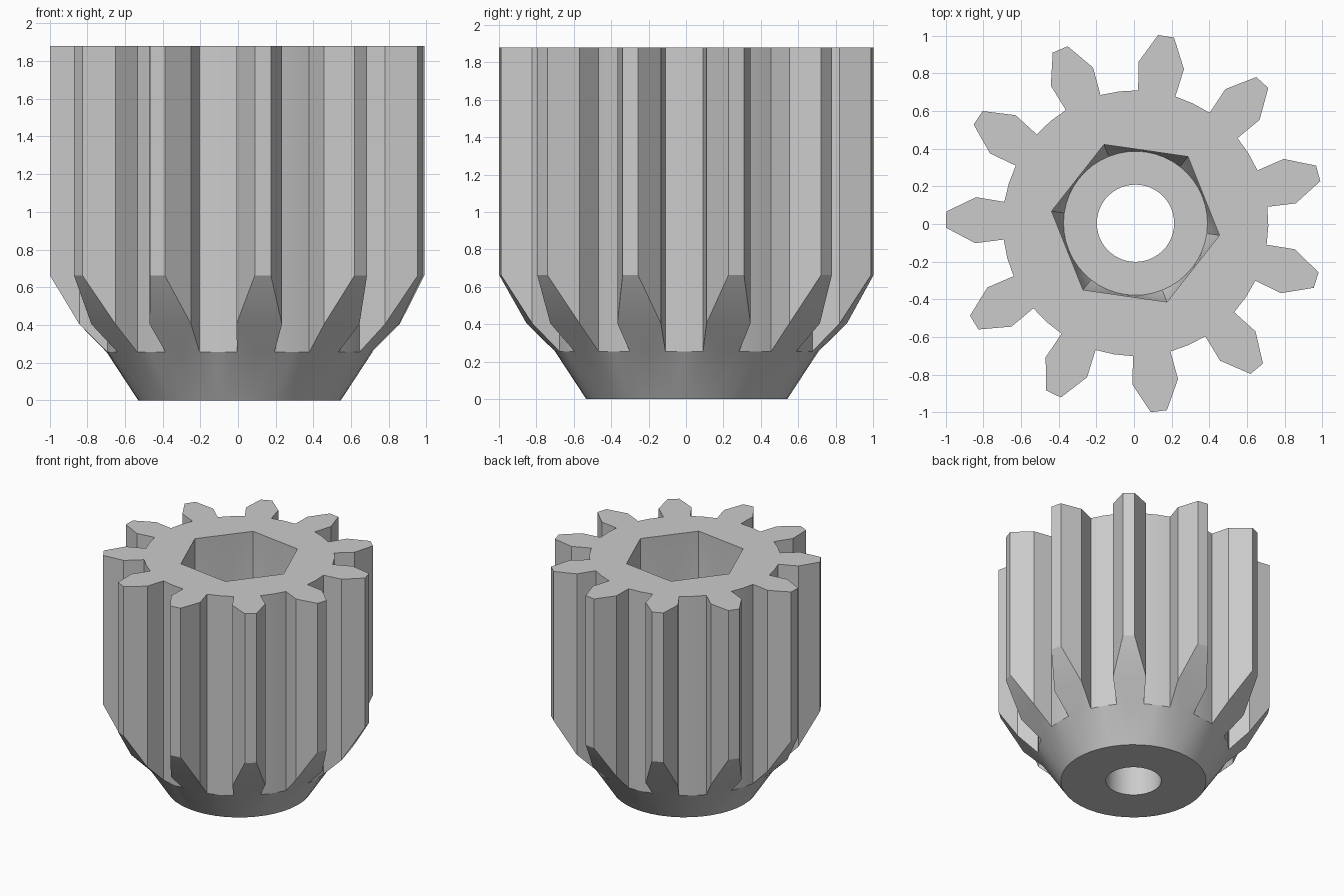
import bpy
import bmesh
from math import sin, cos, pi, radians, hypot, atan2

cube = bpy.data.objects.get("Cube")
if cube:
    bpy.data.objects.remove(cube, do_unlink=True)

TEETH = 11
HEIGHT = 1.88
CX, CY = 0.008, 0.004
FIRST_TOOTH = radians(178.9)
HEX_TURN = radians(-8.2)
PITCH = 2 * pi / TEETH
ROOT_R, ROOT_Z = 0.705, 0.255
BASE_R = 0.538
SEGMENTS = 48

bm = bmesh.new()


def polar(r, a, z):
    return bm.verts.new((CX + r * cos(a), CY + r * sin(a), z))


def circle(r, z):
    return [polar(r, HEX_TURN + 2 * pi * i / SEGMENTS, z) for i in range(SEGMENTS)]


def hexagon(r, z):
    """Hexagon sampled at the same angles as circle()."""
    pts = []
    for i in range(SEGMENTS):
        a = 2 * pi * i / SEGMENTS
        pts.append(polar(r * cos(pi / 6) / cos(a % (pi / 3) - pi / 6), HEX_TURN + a, z))
    return pts


def bridge(a, b):
    n = len(a)
    for i in range(n):
        j = (i + 1) % n
        bm.faces.new((a[i], a[j], b[j], b[i]))


def cap(outer, inner):
    """Flat face with a hole."""
    edges = []
    for ring in (outer, inner):
        for i, v in enumerate(ring):
            w = ring[(i + 1) % len(ring)]
            edges.append(bm.edges.get((v, w)) or bm.edges.new((v, w)))
    bmesh.ops.triangle_fill(bm, edges=edges, use_beauty=True)


# Half tooth section: distance from axis, half width, height of its tapered lower end
TOOTH = [(0.698, 0.100, ROOT_Z), (0.848, 0.122, 0.404), (1.005, 0.043, 0.662)]
outline = [(x, -w, z) for x, w, z in TOOTH] + [(x, w, z) for x, w, z in reversed(TOOTH)]

# Toothed body with tapered tooth ends
lower, upper, root_ring, base_ring = [], [], [], []
for k in range(TEETH):
    turn = FIRST_TOOTH + k * PITCH
    tooth = []
    for x, y, z in outline:
        r, a = hypot(x, y), turn + atan2(y, x)
        tooth.append(polar(r, a, z))
        upper.append(polar(r, a, HEIGHT))
    under = polar(ROOT_R, turn, ROOT_Z)
    valley = polar(ROOT_R, turn + PITCH / 2, ROOT_Z)
    upper.append(polar(ROOT_R, turn + PITCH / 2, HEIGHT))
    lower += tooth + [valley]
    t0, t1, t2, t3, t4, t5 = tooth
    bm.faces.new((t0, t1, t4, t5, under))
    bm.faces.new((t1, t2, t3, t4))
    root_ring += [t0, under, t5, valley]
    half = atan2(TOOTH[0][1], TOOTH[0][0])
    base_ring += [polar(BASE_R, turn + d, 0) for d in (-half, 0, half, PITCH / 2)]
bridge(lower, upper)

# Conical foot
bridge(base_ring, root_ring)

# Hexagonal socket, its tapered floor edge, and the round through hole
hex_top, hex_low = hexagon(0.45, HEIGHT), hexagon(0.45, 0.5)
floor_ring = circle(0.382, 0.38)
bore_top, bore_low = circle(0.205, 0.38), circle(0.205, 0)
bridge(hex_top, hex_low)
bridge(hex_low, floor_ring)
bridge(bore_top, bore_low)
cap(upper, hex_top)
cap(floor_ring, bore_top)
cap(base_ring, bore_low)

bmesh.ops.recalc_face_normals(bm, faces=bm.faces[:])
mesh = bpy.data.meshes.new("pinion_gear")
bm.to_mesh(mesh)
bm.free()
gear = bpy.data.objects.new("pinion_gear", mesh)
bpy.context.collection.objects.link(gear)

# Plain grey metal
grey = bpy.data.materials.new("light_grey")
grey.use_nodes = True
colour = (0.6, 0.6, 0.6, 1)
grey.diffuse_color = colour
grey.node_tree.nodes["Principled BSDF"].inputs["Base Color"].default_value = colour
mesh.materials.append(grey)

bpy.ops.object.select_all(action="DESELECT")
gear.select_set(True)
bpy.context.view_layer.objects.active = gear
bpy.ops.object.shade_smooth_by_angle(angle=radians(28))
